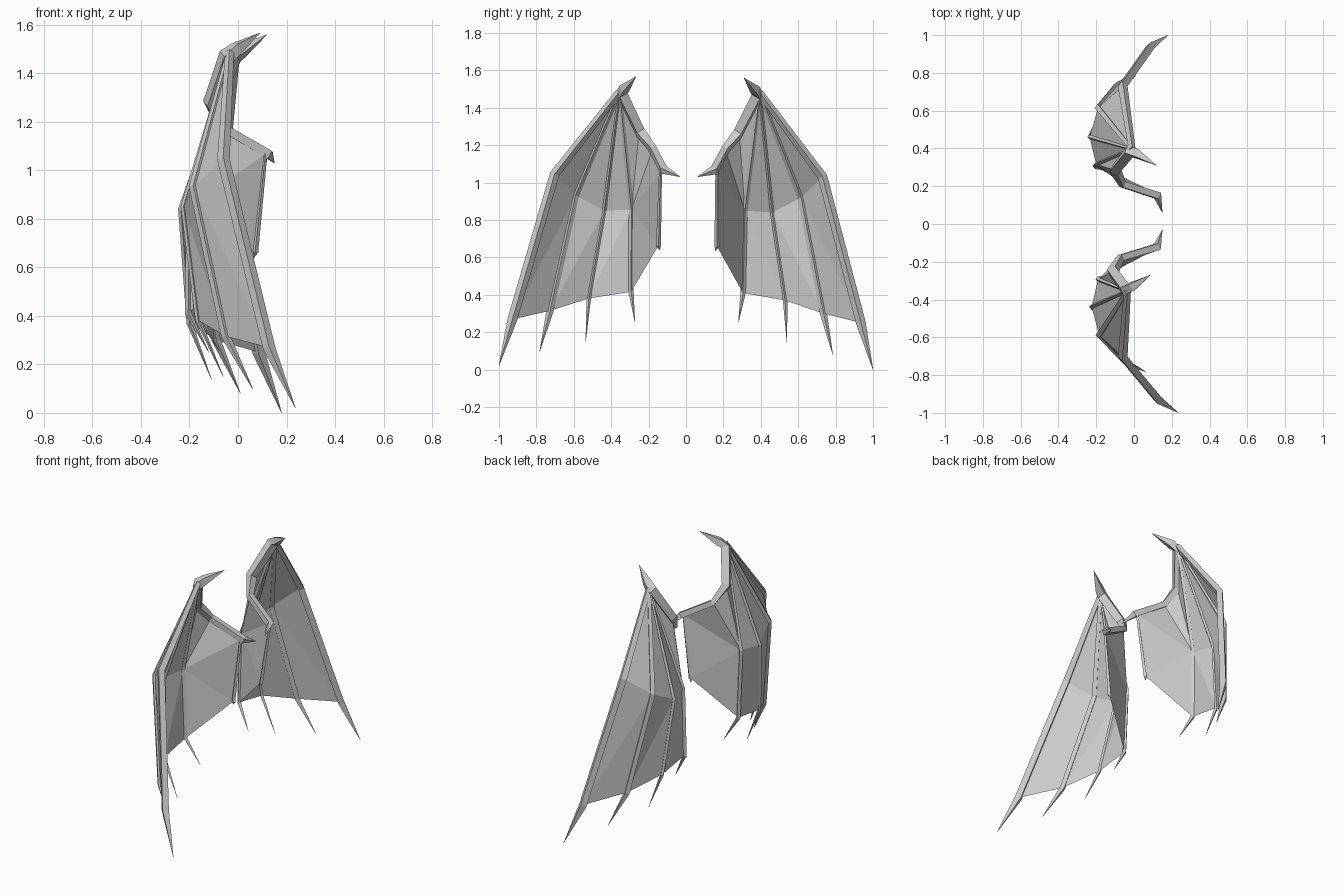
import bpy, bmesh, math
from mathutils import Vector

if "Cube" in bpy.data.objects:
    bpy.data.objects.remove(bpy.data.objects["Cube"])

# Key points of the wing on the +y side
WRIST = (-0.01, 0.395, 1.48)
FINGERS = [  # knuckle, membrane corner, claw tip, bone radius
    ((-0.06, 0.730, 1.03), (0.085, 0.935, 0.25), (0.18, 1.00, 0.00), 0.026),
    ((-0.19, 0.615, 0.92), (-0.09, 0.735, 0.30), (0.01, 0.785, 0.08), 0.019),
    ((-0.235, 0.46, 0.84), (-0.20, 0.530, 0.37), (-0.11, 0.54, 0.14), 0.012),
    ((-0.20, 0.315, 0.85), (-0.205, 0.305, 0.41), (-0.12, 0.28, 0.25), 0.014),
]
SHOULDER = (0.115, 0.165, 1.065)
UPPER_ARM = (-0.06, 0.21, 1.175)
ELBOW = (-0.10, 0.285, 1.27)
INNER_CORNER = (0.05, 0.165, 0.66)


def right_pose(p):
    return Vector(p)


def left_pose(p):
    # mirrored and tilted slightly, as the second wing is held differently
    x, y, z = p
    return Vector((x + 0.055 * (1.03 - z), -(y - 0.027 * z), z + 0.02 * y))


def finish(name, bm):
    bmesh.ops.remove_doubles(bm, verts=bm.verts, dist=0.0005)
    bmesh.ops.recalc_face_normals(bm, faces=bm.faces)
    mesh = bpy.data.meshes.new(name)
    bm.to_mesh(mesh)
    bm.free()
    obj = bpy.data.objects.new(name, mesh)
    bpy.context.collection.objects.link(obj)


def bone(name, points, radii, pose, sides=4):
    """Faceted tapered tube; a zero radius makes a pointed end."""
    bm = bmesh.new()
    pts = [Vector(p) for p in points]
    rings = []
    side = None
    for i, p in enumerate(pts):
        a, b = pts[max(i - 1, 0)], pts[min(i + 1, len(pts) - 1)]
        t = (b - a).normalized()
        ref = side if side else Vector((1, 0, 0)) if abs(t.x) < 0.7 else Vector((0, 0, 1))
        side = (ref - t * ref.dot(t)).normalized()
        up = t.cross(side)
        r = max(radii[i], 0.0008)
        rings.append([bm.verts.new(pose(p + r * (side * math.cos(k * math.tau / sides)
                                                 + up * math.sin(k * math.tau / sides))))
                      for k in range(sides)])
    for a, b in zip(rings, rings[1:]):
        for k in range(sides):
            j = (k + 1) % sides
            bm.faces.new((a[k], a[j], b[j], b[k]))
    bm.faces.new(rings[0])
    bm.faces.new(rings[-1])
    finish(name, bm)


def membrane(name, faces, pose):
    bm = bmesh.new()
    for f in faces:
        bm.faces.new([bm.verts.new(pose(p)) for p in f])
    finish(name, bm)


for label, pose in (("right", right_pose), ("left", left_pose)):
    # Arm from the pointed shoulder root through the elbow to the wrist thorn
    bone(label + "_arm",
         [(0.15, 0.06, 1.03), (0.125, 0.15, 1.065), UPPER_ARM, ELBOW,
          (-0.02, 0.385, 1.465), (0.02, 0.37, 1.495), (0.12, 0.31, 1.56)],
         [0, 0.026, 0.024, 0.033, 0.036, 0.03, 0], pose)

    # Four finger bones ending in claws
    for n, (knuckle, corner, tip, r) in enumerate(FINGERS, 1):
        bone(f"{label}_finger_{n}", [WRIST, knuckle, corner, tip],
             [r * 0.7, r, r, 0], pose)

    # Thin inner rib that edges the membrane
    bone(label + "_inner_rib", [SHOULDER, INNER_CORNER, (0.042, 0.158, 0.635)],
         [0.008, 0.013, 0], pose)

    # Outer membranes: an upper triangle and lower quad between fingers
    faces = []
    for (k1, c1, _, _), (k2, c2, _, _) in zip(FINGERS, FINGERS[1:]):
        faces += [(WRIST, k1, k2), (k1, c1, k2), (c1, c2, k2)]
    membrane(label + "_outer_membrane", faces, pose)

    # Inner membrane: a fan around the last knuckle
    knuckle, corner = FINGERS[-1][:2]
    rim = [WRIST, ELBOW, UPPER_ARM, SHOULDER, INNER_CORNER, corner]
    membrane(label + "_inner_membrane",
             [(knuckle, a, b) for a, b in zip(rim, rim[1:])], pose)
